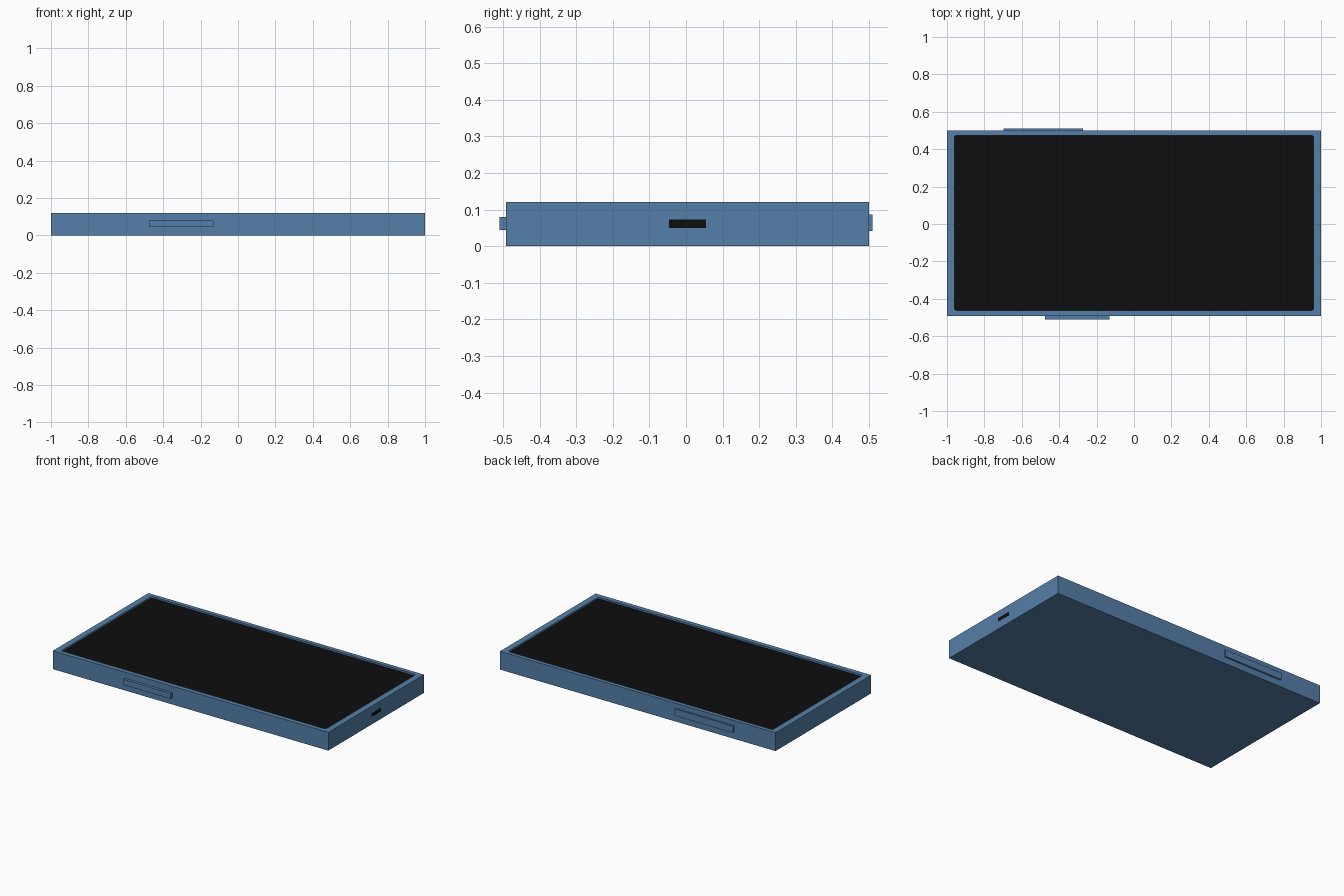
import bpy, bmesh

if "Cube" in bpy.data.objects:
    bpy.data.objects.remove(bpy.data.objects["Cube"])


def material(name, rgb):
    m = bpy.data.materials.new(name)
    m.diffuse_color = (*rgb, 1)
    m.use_nodes = True
    m.node_tree.nodes["Principled BSDF"].inputs["Base Color"].default_value = m.diffuse_color
    return m


BLUE = material("steel_blue", (0.091, 0.212, 0.392))
BLACK = material("black", (0.004, 0.004, 0.004))


def box(name, lo, hi, mat, corner=0):
    """Box between two corners; corner rounds the upright edges."""
    bm = bmesh.new()
    bmesh.ops.create_cube(bm, size=1)
    for v in bm.verts:
        v.co = [(a + b) / 2 + c * (b - a) for a, b, c in zip(lo, hi, v.co)]
    if corner:
        upright = [e for e in bm.edges
                   if abs(e.verts[0].co.z - e.verts[1].co.z) > 1e-5]
        bmesh.ops.bevel(bm, geom=upright, offset=corner, segments=3,
                        profile=0.5, affect='EDGES')
    me = bpy.data.meshes.new(name)
    bm.to_mesh(me)
    bm.free()
    me.materials.append(mat)
    ob = bpy.data.objects.new(name, me)
    bpy.context.collection.objects.link(ob)
    return ob


# Body with a shallow recess for the screen
body = box("body", (-1, -0.492, 0), (1, 0.5, 0.12), BLUE)
cutter = box("screen_cutter", (-0.96, -0.462, 0.105), (0.96, 0.474, 0.2), BLUE, 0.012)
cutter.hide_render = True
mod = body.modifiers.new("screen_recess", 'BOOLEAN')
mod.operation = 'DIFFERENCE'
mod.solver = 'EXACT'
mod.object = cutter
bpy.context.view_layer.objects.active = body
bpy.ops.object.modifier_apply(modifier=mod.name)
bpy.data.objects.remove(cutter)

# Screen plate lying in the recess
box("screen", (-0.96, -0.462, 0.103), (0.96, 0.474, 0.109), BLACK, 0.012)

# Side buttons
box("front_button", (-0.475, -0.51, 0.044), (-0.132, -0.48, 0.08), BLUE)
box("back_button", (-0.697, 0.49, 0.042), (-0.272, 0.51, 0.087), BLUE)

# Charging port
box("charging_port", (0.995, -0.046, 0.05), (1.001, 0.054, 0.073), BLACK)
